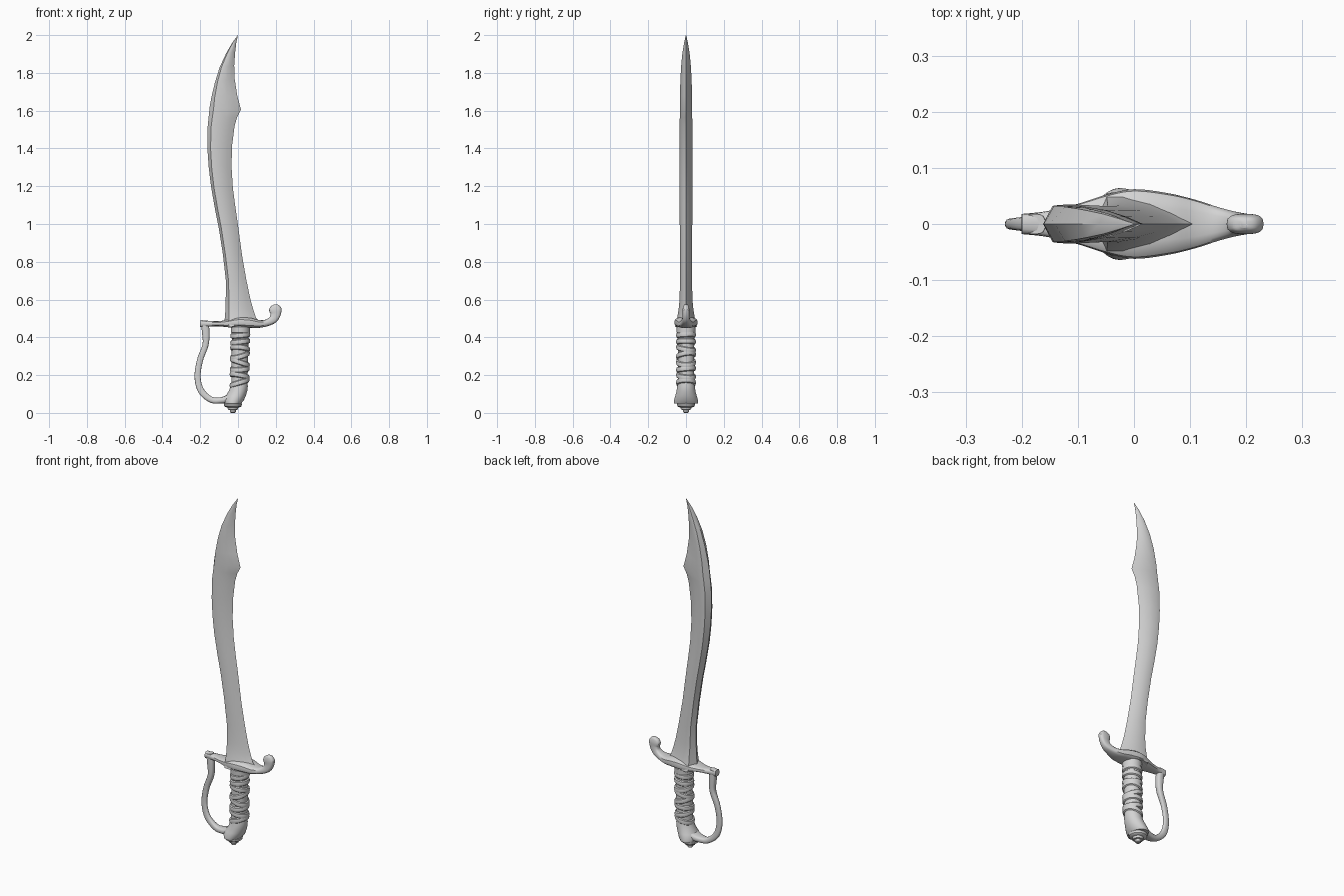
import bpy, bmesh, math
from mathutils import Vector

steel = bpy.data.materials.new("grey_steel")
steel.diffuse_color = (0.65, 0.65, 0.65, 1)


def skin(name, rings, closed=False):
    """Skin a list of equal-length point loops; cap the ends unless closed."""
    bm = bmesh.new()
    vs = [[bm.verts.new(p) for p in r] for r in rings]
    n, m = len(rings), len(rings[0])
    for i in range(n if closed else n - 1):
        a, b = vs[i], vs[(i + 1) % n]
        for j in range(m):
            k = (j + 1) % m
            bm.faces.new((a[j], a[k], b[k], b[j]))
    if not closed:
        bm.faces.new(vs[0])
        bm.faces.new(vs[-1])
    bmesh.ops.recalc_face_normals(bm, faces=bm.faces)
    me = bpy.data.meshes.new(name)
    bm.to_mesh(me)
    bm.free()
    me.materials.append(steel)
    ob = bpy.data.objects.new(name, me)
    bpy.context.collection.objects.link(ob)
    return ob


def spline(rows, steps=5):
    """Catmull-Rom through rows of any width."""
    v = [Vector(r) for r in rows]
    out = []
    for i in range(len(v) - 1):
        p0, p1, p2, p3 = v[max(i - 1, 0)], v[i], v[i + 1], v[min(i + 2, len(v) - 1)]
        for s in range(steps):
            t = s / steps
            out.append(0.5 * (2 * p1 + (p2 - p0) * t + (2 * p0 - 5 * p1 + 4 * p2 - p3) * t * t
                              + (3 * p1 - p0 - 3 * p2 + p3) * t ** 3))
    return out + [v[-1]]


def sweep(name, rows, sides=16):
    """Bar along an xz path; rows are x, z, half thickness, half depth."""
    pts = spline(rows)
    rings = []
    for i, p in enumerate(pts):
        a, b = pts[max(i - 1, 0)], pts[min(i + 1, len(pts) - 1)]
        d = Vector((b[0] - a[0], b[1] - a[1])).normalized()
        ring = []
        for k in range(sides):
            t = 2 * math.pi * k / sides
            c, s = math.cos(t), math.sin(t)
            c = math.copysign(abs(c) ** 0.7, c) * p[2]
            s = math.copysign(abs(s) ** 0.7, s) * p[3]
            ring.append((p[0] - d[1] * c, s, p[1] + d[0] * c))
        rings.append(ring)
    return skin(name, rings)


def turned(name, rows, sides=28):
    """Stack of ellipses; rows are centre x, z, radius x, radius y."""
    return skin(name, [[(cx + rx * math.cos(2 * math.pi * k / sides),
                         ry * math.sin(2 * math.pi * k / sides), z)
                        for k in range(sides)] for cx, z, rx, ry in rows])


# Blade: spine x, z, edge x, z, half thickness
blade = [
    (-0.075, 0.455, 0.13, 0.46, 0.058), (-0.07, 0.50, 0.095, 0.505, 0.047),
    (-0.066, 0.55, 0.080, 0.55, 0.039), (-0.065, 0.60, 0.066, 0.60, 0.034),
    (-0.064, 0.70, 0.045, 0.70, 0.032), (-0.080, 0.84, 0.022, 0.83, 0.032),
    (-0.102, 0.98, -0.001, 1.00, 0.033), (-0.122, 1.08, -0.014, 1.09, 0.034),
    (-0.143, 1.20, -0.027, 1.19, 0.035), (-0.155, 1.30, -0.034, 1.30, 0.035),
    (-0.162, 1.40, -0.032, 1.41, 0.034), (-0.161, 1.51, -0.018, 1.52, 0.034),
    (-0.156, 1.56, -0.005, 1.565, 0.033), (-0.150, 1.62, 0.016, 1.605, 0.033),
    (-0.141, 1.67, -0.004, 1.68, 0.032), (-0.122, 1.75, -0.018, 1.77, 0.030),
    (-0.097, 1.83, -0.020, 1.84, 0.026), (-0.062, 1.905, -0.015, 1.91, 0.019),
    (-0.030, 1.96, -0.009, 1.96, 0.010), (-0.001, 2.0, 0.0, 2.0, 0.001)]
half = [(0, 0), (0.13, 0.95), (0.3, 1), (0.6, 0.75), (0.82, 0.4), (1, 0)]
section = half + [(u, -v) for u, v in half[-2:0:-1]]
skin("blade", [[(a + (c - a) * u, t * v, b + (d - b) * u) for u, v in section]
               for a, b, c, d, t in blade])

# Cross guard with curled right end
sweep("cross_guard", [
    (-0.20, 0.473, 0.019, 0.018), (-0.155, 0.472, 0.015, 0.023), (-0.10, 0.472, 0.014, 0.036),
    (-0.05, 0.474, 0.021, 0.052), (0.0, 0.479, 0.028, 0.062), (0.06, 0.477, 0.027, 0.055),
    (0.11, 0.471, 0.021, 0.043), (0.15, 0.476, 0.018, 0.030), (0.184, 0.494, 0.022, 0.021),
    (0.198, 0.520, 0.027, 0.018), (0.198, 0.546, 0.033, 0.018),
    (0.197, 0.566, 0.023, 0.014), (0.196, 0.574, 0.006, 0.007)])

# Knuckle bow from guard to pommel
sweep("knuckle_bow", [
    (-0.178, 0.487, 0.020, 0.018), (-0.171, 0.43, 0.020, 0.018), (-0.172, 0.36, 0.016, 0.016),
    (-0.201, 0.28, 0.016, 0.012), (-0.214, 0.19, 0.016, 0.010), (-0.194, 0.115, 0.017, 0.012),
    (-0.14, 0.069, 0.016, 0.018), (-0.085, 0.067, 0.017, 0.030), (-0.04, 0.078, 0.024, 0.042)])

# Pommel and stepped end cap
turned("pommel", [
    (-0.027, 0.050, 0.044, 0.064), (-0.023, 0.065, 0.053, 0.064), (-0.012, 0.09, 0.053, 0.057),
    (0.0, 0.115, 0.049, 0.050), (0.006, 0.14, 0.046, 0.047), (0.008, 0.16, 0.042, 0.042)])
turned("pommel_cap", [(-0.027, z, r, r) for z, r in (
    (0, 0.010), (0.004, 0.015), (0.016, 0.016), (0.017, 0.026), (0.029, 0.029),
    (0.031, 0.040), (0.036, 0.046), (0.048, 0.048), (0.052, 0.044))])

# Grip core and top collar
turned("grip_core", [(0.007, 0.14, 0.043, 0.043), (0.013, 0.46, 0.044, 0.044)])
turned("grip_collar", [(0.013, z, r, r) for z, r in (
    (0.422, 0.044), (0.426, 0.050), (0.455, 0.051), (0.46, 0.046))])

# Tilted wrapping bands
for i in range(8):
    cx, cz = 0.008 + 0.0006 * i, 0.160 + 0.036 * i
    slope = (0.32, -0.22, 0.12, -0.34)[i % 4] if i < 7 else 0.1
    rings = []
    for k in range(32):
        a = 2 * math.pi * k / 32
        z = cz + slope * 0.046 * math.cos(a - 0.5 * (i % 3))
        rings.append([(cx + (0.045 + 0.008 * math.cos(b)) * math.cos(a),
                       (0.045 + 0.008 * math.cos(b)) * math.sin(a),
                       z + 0.015 * math.sin(b))
                      for b in (math.pi * j / 4 for j in range(8))])
    skin("grip_band_%d" % (i + 1), rings, closed=True)

# Smooth shading with sharp edges kept
for ob in bpy.data.objects:
    ob.select_set(True)
    bpy.context.view_layer.objects.active = ob
bpy.ops.object.shade_smooth_by_angle(angle=math.radians(35))
